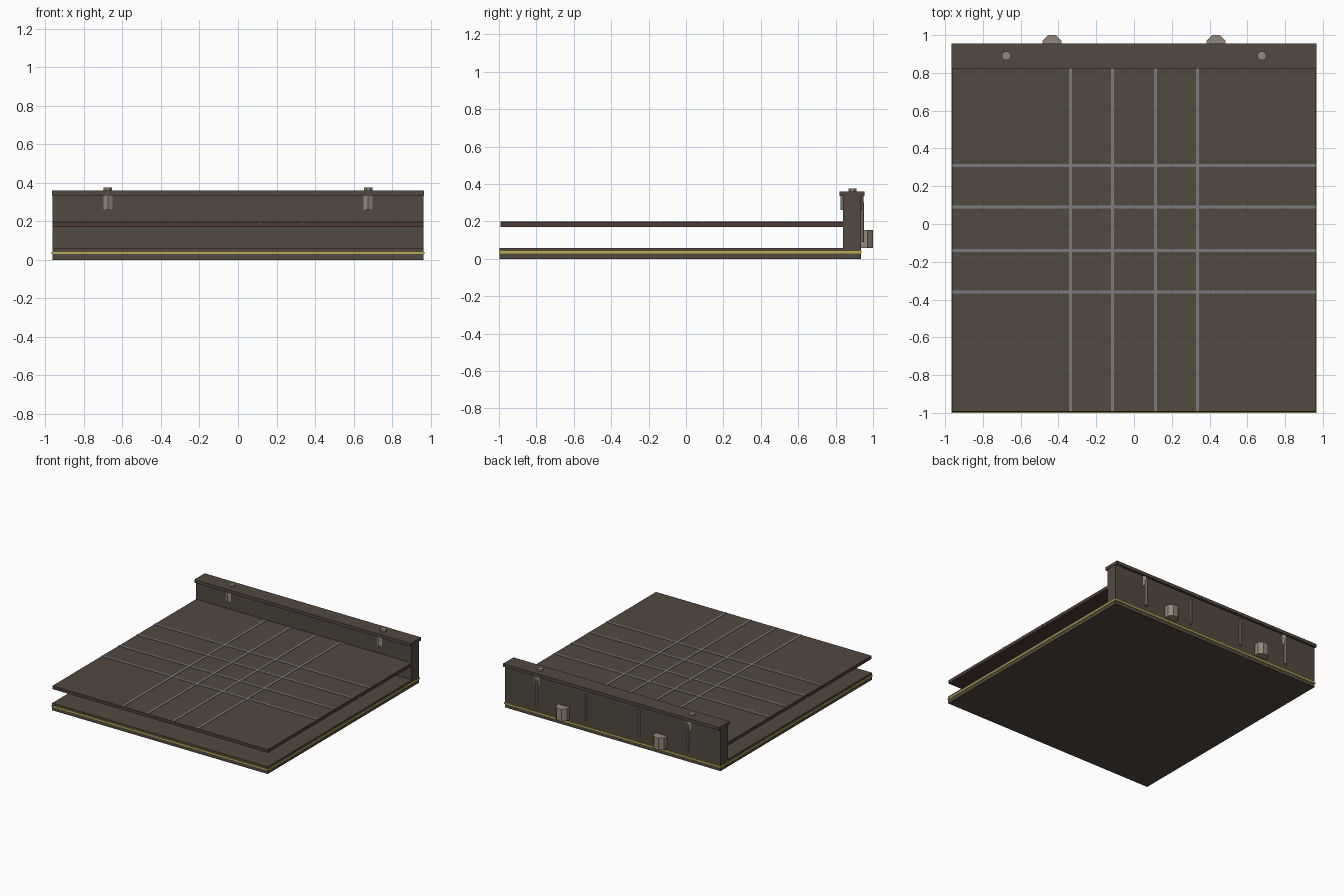
import bpy
import math

if "Cube" in bpy.data.objects:
    bpy.data.objects.remove(bpy.data.objects["Cube"])


def material(name, color):
    m = bpy.data.materials.new(name)
    m.diffuse_color = (*color, 1)
    m.use_nodes = True
    m.node_tree.nodes["Principled BSDF"].inputs["Base Color"].default_value = m.diffuse_color
    return m


BROWN = material("dark brown", (0.085, 0.067, 0.050))
RED_BROWN = material("red brown", (0.080, 0.045, 0.037))
YELLOW = material("yellow trim", (0.50, 0.42, 0.08))
GREY = material("groove grey", (0.20, 0.20, 0.215))
METAL = material("warm metal", (0.29, 0.25, 0.20))


def box(name, x0, x1, y0, y1, z0, z1, mat):
    bpy.ops.mesh.primitive_cube_add(size=1, location=((x0 + x1) / 2, (y0 + y1) / 2, (z0 + z1) / 2))
    o = bpy.context.object
    o.name = name
    o.scale = (x1 - x0, y1 - y0, z1 - z0)
    bpy.ops.object.transform_apply(location=False, rotation=False, scale=True)
    o.data.materials.append(mat)
    return o


def post(name, x, y, z0, z1, r, sides, turn=0.0):
    bpy.ops.mesh.primitive_cylinder_add(vertices=sides, radius=r, depth=z1 - z0,
                                        location=(x, y, (z0 + z1) / 2), rotation=(0, 0, turn))
    o = bpy.context.object
    o.name = name
    o.data.materials.append(METAL)
    return o


W = 0.963

# base slab with a thin yellow band around it
box("base_slab", -W, W, -0.996, 0.935, 0, 0.058, BROWN)
box("base_trim", -W - 0.004, W + 0.004, -1.0, 0.939, 0.029, 0.041, YELLOW)

# back wall and cap
box("back_wall", -W, W, 0.84, 0.935, 0.055, 0.337, BROWN)
box("wall_cap", -W - 0.003, W + 0.003, 0.822, 0.955, 0.335, 0.36, BROWN)

# raised shelf, red-brown below its top face
shelf = box("shelf", -W, W, -0.993, 0.845, 0.17, 0.196, BROWN)
shelf.data.materials.append(RED_BROWN)
for p in shelf.data.polygons:
    p.material_index = 0 if p.normal.z > 0.5 else 1

# grid strips on the shelf
for i, c in enumerate((-0.335, -0.115, 0.115, 0.335)):
    box(f"long_strip_{i}", c - 0.008, c + 0.008, -0.993, 0.84, 0.194, 0.199, GREY)
    yc = c - 0.026
    box(f"cross_strip_{i}", -W, W, yc - 0.008, yc + 0.008, 0.194, 0.199, GREY)

# fittings mirrored left and right
for side, s in (("left", -1), ("right", 1)):
    post(f"cap_stud_{side}", s * 0.677, 0.89, 0.355, 0.375, 0.024, 8, math.pi / 8)
    post(f"front_pin_{side}", s * 0.675, 0.853, 0.26, 0.337, 0.026, 6)
    post(f"back_pin_{side}", s * 0.675, 0.922, 0.26, 0.337, 0.026, 6)
    for label, x in (("outer", 0.675), ("inner", 0.24)):
        post(f"back_rod_{label}_{side}", s * x, 0.941, 0.09, 0.30, 0.011, 8)
    post(f"back_foot_{side}", s * 0.435, 0.95, 0.058, 0.155, 0.054, 8, math.pi / 8)
